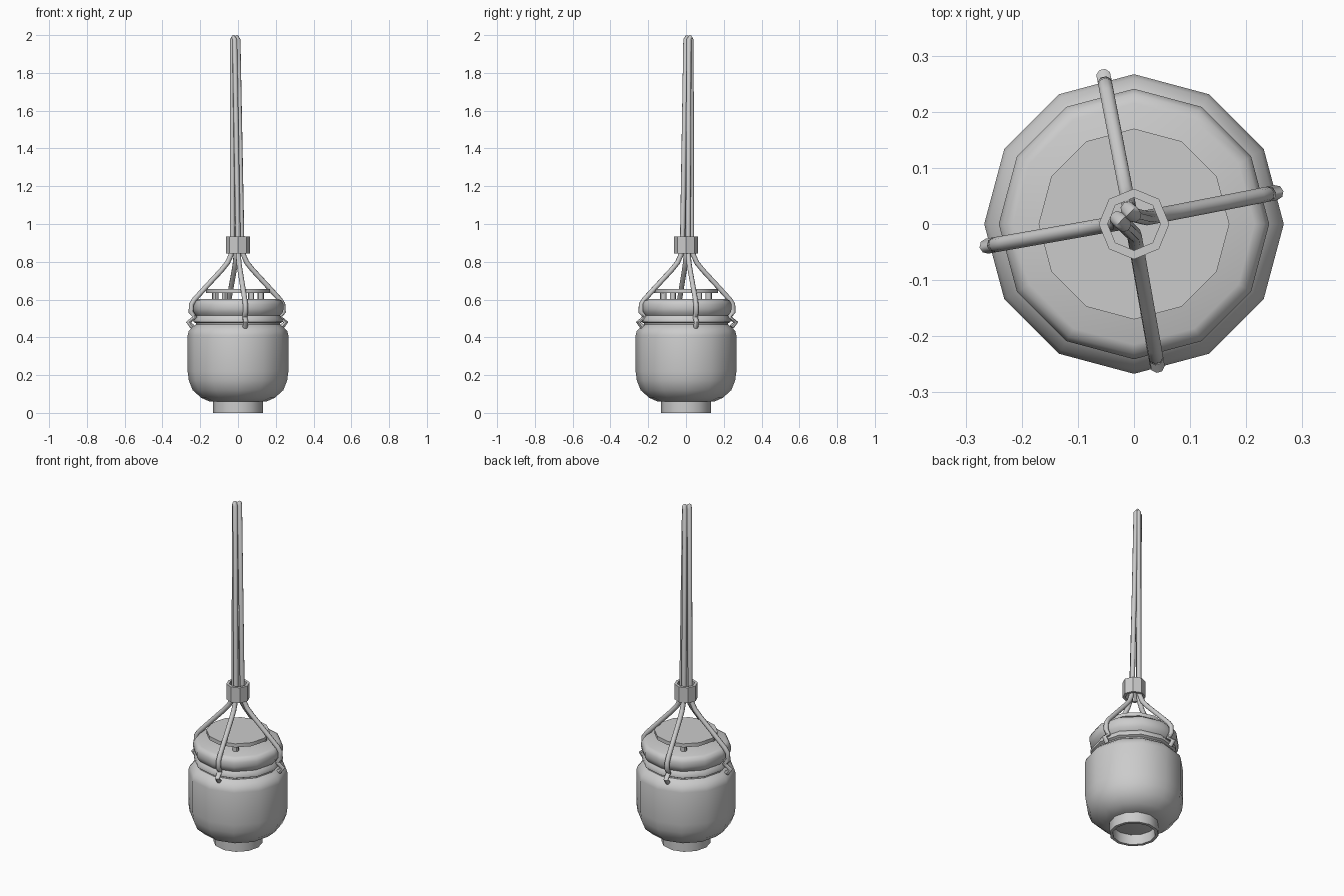
import bpy, bmesh
from math import cos, sin, pi, radians

if "Cube" in bpy.data.objects:
    bpy.data.objects.remove(bpy.data.objects["Cube"])


def link(name, bm, angle=45):
    bmesh.ops.remove_doubles(bm, verts=bm.verts, dist=1e-5)
    bmesh.ops.recalc_face_normals(bm, faces=bm.faces)
    me = bpy.data.meshes.new(name)
    bm.to_mesh(me)
    bm.free()
    ob = bpy.data.objects.new(name, me)
    bpy.context.collection.objects.link(ob)
    smooth(ob, angle)
    return ob


def smooth(ob, angle):
    bpy.ops.object.select_all(action='DESELECT')
    ob.select_set(True)
    bpy.context.view_layer.objects.active = ob
    bpy.ops.object.shade_smooth_by_angle(angle=radians(angle))


def lathe(name, profile, sides, closed=False, angle=45, centre=(0, 0)):
    """Revolve an (r, z) profile around the vertical axis."""
    bm = bmesh.new()
    rings = []
    for r, z in profile:
        if r == 0:
            rings.append([bm.verts.new((centre[0], centre[1], z))] * sides)
        else:
            rings.append([bm.verts.new((centre[0] + r * cos(2 * pi * i / sides),
                                        centre[1] + r * sin(2 * pi * i / sides), z))
                          for i in range(sides)])
    pairs = list(zip(rings, rings[1:])) + ([(rings[-1], rings[0])] if closed else [])
    for a, b in pairs:
        for i in range(sides):
            j = (i + 1) % sides
            vs = list(dict.fromkeys((a[i], a[j], b[j], b[i])))
            bm.faces.new(vs)
    return link(name, bm, angle)


def cord(name, points, radius):
    """Round cord swept along a path."""
    cu = bpy.data.curves.new(name, 'CURVE')
    cu.dimensions = '3D'
    cu.bevel_depth = radius
    cu.bevel_resolution = 2
    cu.use_fill_caps = True
    sp = cu.splines.new('POLY')
    sp.points.add(len(points) - 1)
    for p, co in zip(sp.points, points):
        p.co = (*co, 1)
    ob = bpy.data.objects.new(name, cu)
    bpy.context.collection.objects.link(ob)
    bpy.ops.object.select_all(action='DESELECT')
    ob.select_set(True)
    bpy.context.view_layer.objects.active = ob
    bpy.ops.object.convert(target='MESH')
    smooth(bpy.context.object, 50)


# Jar body with rounded bottom, shoulder and threaded neck
lathe("jar_body", [
    (0, 0.06), (0.15, 0.06), (0.195, 0.08), (0.24, 0.12), (0.26, 0.17), (0.267, 0.22),
    (0.267, 0.41), (0.26, 0.435), (0.24, 0.455), (0.222, 0.468), (0.222, 0.475),
    (0.236, 0.482), (0.236, 0.497), (0.222, 0.515), (0.236, 0.532), (0.241, 0.55),
    (0.241, 0.575), (0.232, 0.594), (0.215, 0.602), (0, 0.602)], 12)

# Hollow foot
lathe("foot_ring", [(0.132, 0), (0.132, 0.065), (0.115, 0.065), (0.115, 0)], 12, True)

# Raised lid on short posts
lathe("lid_disc", [(0, 0.634), (0.17, 0.634), (0.17, 0.655), (0, 0.655)], 12)
for k in range(4):
    a = radians(30 + 90 * k)
    lathe(f"lid_post_{k + 1}", [(0, 0.595), (0.017, 0.595), (0.017, 0.637), (0, 0.637)],
          8, centre=(0.138 * cos(a), 0.138 * sin(a)))

# Collar gathering the cords
lathe("cord_collar", [(0.063, 0.845), (0.063, 0.935), (0.047, 0.935), (0.047, 0.845)], 8, True, 30)

# Hanging cords: two loops, each joining two straps that grip the neck
STRAP = [(0.24, 0.455), (0.262, 0.48), (0.228, 0.507), (0.249, 0.535), (0.246, 0.575),
         (0.23, 0.6), (0.165, 0.67), (0.085, 0.755), (0.052, 0.795), (0.034, 0.835), (0.025, 0.9)]


def strap(angle):
    a = radians(angle)
    return [(r * cos(a) - 0.004, r * sin(a) + 0.006, z) for r, z in STRAP]


def loop(name, a1, top1, top2, a2):
    mid = [(p + q) / 2 for p, q in zip(top1, top2)]
    cord(name, strap(a1) + [(*top1, 1.975), (*mid, 1.988), (*top2, 1.975)]
         + strap(a2)[::-1], 0.0135)


loop("hanging_loop_left", 190, (-0.03, 0.010), (-0.018, -0.001), 280)
loop("hanging_loop_right", 11, (0.0, 0.016), (-0.011, 0.027), 101)
